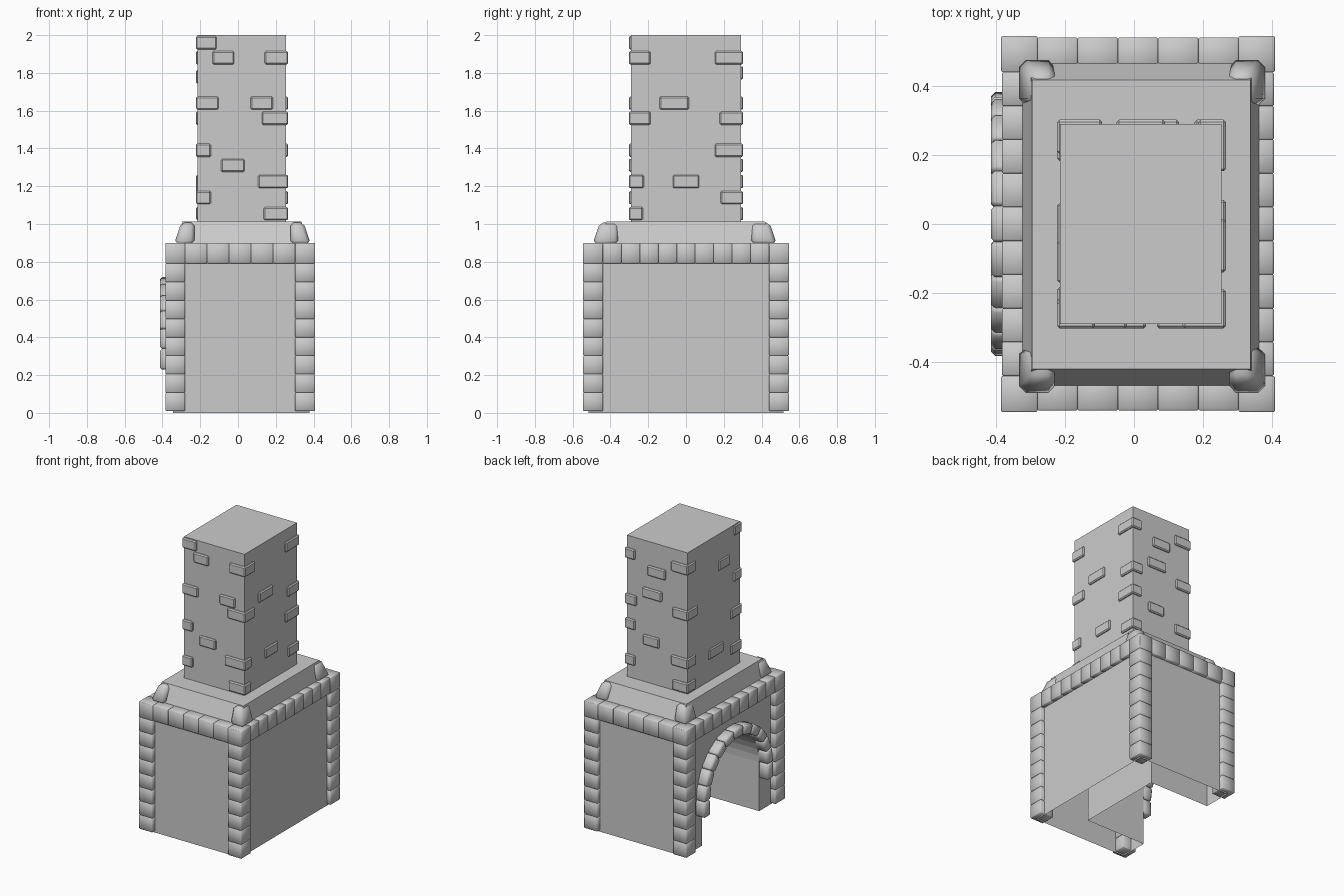
import bpy, bmesh, math
from mathutils import Vector

cube = bpy.data.objects.get("Cube")
if cube:
    bpy.data.objects.remove(cube, do_unlink=True)

GREY = (0.6, 0.6, 0.6, 1)
stone = bpy.data.materials.new("grey stone")
stone.use_nodes = True
stone.diffuse_color = GREY
stone.node_tree.nodes["Principled BSDF"].inputs["Base Color"].default_value = GREY


def solid(bm, base, top, bevel=0.0):
    """Closed prism between two matching loops, with chamfered edges."""
    part = bmesh.new()
    lo = [part.verts.new(p) for p in base]
    hi = [part.verts.new(p) for p in top]
    n = len(lo)
    part.faces.new(lo[::-1])
    part.faces.new(hi)
    for i in range(n):
        j = (i + 1) % n
        part.faces.new((lo[i], lo[j], hi[j], hi[i]))
    bmesh.ops.recalc_face_normals(part, faces=part.faces)
    if bevel:
        bmesh.ops.bevel(part, geom=part.edges[:], offset=bevel, segments=1,
                        affect='EDGES', clamp_overlap=True)
    temp = bpy.data.meshes.new("temp")
    part.to_mesh(temp)
    part.free()
    bm.from_mesh(temp)
    bpy.data.meshes.remove(temp)


def rect(x0, x1, y0, y1, z):
    return [(x0, y0, z), (x1, y0, z), (x1, y1, z), (x0, y1, z)]


def box(bm, x, y, z, bevel=0.0):
    solid(bm, rect(*x, *y, z[0]), rect(*x, *y, z[1]), bevel)


def finish(name, bm, smooth=False):
    mesh = bpy.data.meshes.new(name)
    bm.to_mesh(mesh)
    bm.free()
    mesh.materials.append(stone)
    obj = bpy.data.objects.new(name, mesh)
    bpy.context.collection.objects.link(obj)
    if smooth:
        bpy.ops.object.select_all(action='DESELECT')
        obj.select_set(True)
        bpy.context.view_layer.objects.active = obj
        bpy.ops.object.shade_smooth_by_angle(angle=math.radians(50))
    return obj


# Outer extents of the masonry
X0, X1, Y = -0.385, 0.408, 0.545
COURSE, TOP, BLOCK = 0.79, 0.9, 0.105
SPRING, R_IN, R_OUT, NICHE_BACK = 0.34, 0.315, 0.382, 0.12

# Hearth body with an arched niche on the -x side
bm = bmesh.new()
box(bm, (-0.345, 0.378), (-0.515, 0.515), (0, TOP - 0.005))
body = finish("hearth_body", bm)

outline = [(-R_IN, -0.1), (R_IN, -0.1)]
outline += [(R_IN * math.cos(a), SPRING + R_IN * math.sin(a))
            for a in (math.pi * i / 20 for i in range(21))]
bm = bmesh.new()
solid(bm, [(-0.6, y, z) for y, z in outline],
      [(NICHE_BACK, y, z) for y, z in outline])
cutter = finish("niche_cutter", bm)
cutter.hide_render = True
cut = body.modifiers.new("niche", 'BOOLEAN')
cut.operation = 'DIFFERENCE'
cut.solver = 'EXACT'
cut.object = cutter
bpy.context.view_layer.update()
carved = bpy.data.meshes.new_from_object(
    body.evaluated_get(bpy.context.evaluated_depsgraph_get()))
body.modifiers.clear()
body.data = carved
bpy.data.objects.remove(cutter, do_unlink=True)

# The body is open underneath
bm = bmesh.new()
bm.from_mesh(carved)
under = [f for f in bm.faces
         if f.normal.z < -0.9 and f.calc_center_median().z < 0.01]
bmesh.ops.delete(bm, geom=under, context='FACES')
bm.to_mesh(carved)
bm.free()

# Corner posts of stacked blocks
for fy, yname in ((-1, "front"), (1, "back")):
    for x, xname in ((X0, "right"), (X1 - BLOCK, "left")):
        bm = bmesh.new()
        ys = sorted((fy * Y, fy * (Y - BLOCK)))
        step = (COURSE - 0.01) / 8
        for i in range(8):
            z = 0.01 + i * step
            box(bm, (x, x + BLOCK), ys, (z, z + step), 0.004)
        box(bm, (x, x + BLOCK), ys, (COURSE, TOP), 0.003)
        finish(f"{yname}_{xname}_post", bm, True)

# Top course of blocks between the posts
bm = bmesh.new()
step = (X1 - X0 - 2 * BLOCK) / 5
for i in range(5):
    x = X0 + BLOCK + i * step
    for ys in ((-Y + 0.004, -Y + BLOCK), (Y - BLOCK, Y - 0.004)):
        box(bm, (x, x + step), ys, (COURSE, TOP), 0.004)
step = 2 * (Y - BLOCK) / 9
for i in range(9):
    y = -Y + BLOCK + i * step
    for xs in ((X0 + 0.002, X0 + BLOCK), (X1 - BLOCK, X1 - 0.002)):
        box(bm, xs, (y, y + step), (COURSE, TOP), 0.004)
finish("top_course", bm, True)

# Arch of wedge stones around the niche
path = [(-1, 0, 0.23)]
path += [(-math.cos(a), math.sin(a), SPRING)
         for a in (math.pi * i / 11 for i in range(12))]
path.append((1, 0, 0.23))
bm = bmesh.new()
for (c0, s0, z0), (c1, s1, z1) in zip(path, path[1:]):
    face = [(c0 * R_IN, z0 + s0 * R_IN), (c0 * R_OUT, z0 + s0 * R_OUT),
            (c1 * R_OUT, z1 + s1 * R_OUT), (c1 * R_IN, z1 + s1 * R_IN)]
    solid(bm, [(-0.335, y, z) for y, z in face],
          [(-0.414, y, z) for y, z in face], 0.011)
finish("arch_stones", bm, True)

# Sloping mantel
bm = bmesh.new()
solid(bm, rect(-0.325, 0.365, -0.472, 0.47, TOP - 0.01),
      rect(-0.295, 0.337, -0.42, 0.418, 1.013))
finish("mantel", bm)

# Rounded stones on the mantel corners
bm = bmesh.new()
for cx, dx in ((-0.338, 1), (0.385, -1)):
    for cy, dy in ((-0.494, 1), (0.48, -1)):
        def loop(inset, z):
            xs = sorted((cx + dx * inset, cx + dx * 0.108))
            ys = sorted((cy + dy * inset, cy + dy * 0.135))
            return rect(*xs, *ys, z)
        solid(bm, loop(0, TOP - 0.005), loop(0.038, 1.008), 0.018)
finish("mantel_corner_stones", bm, True)

# Chimney stack
TX0, TX1, TY, OUT, H = -0.215, 0.253, 0.29, 0.013, 0.035
bm = bmesh.new()
box(bm, (TX0, TX1), (-TY, TY), (1.0, 2.0))
finish("chimney", bm)

# Bricks wrapping the chimney corners: (height, length along x, along y)
corners = {
    (1, -1): ((1.88, .125, .115), (1.56, .14, .115), (1.225, .16, .08), (1.055, .13, .075)),
    (1, 1): ((1.88, .08, .15), (1.56, .09, .125), (1.39, .08, .15), (1.14, .08, .12)),
    (-1, -1): ((1.96, .11, .08), (1.64, .12, .09), (1.39, .08, .12), (1.14, .08, .12)),
    (-1, 1): ((1.88, .13, .1), (1.56, .12, .12), (1.225, .13, .1), (1.055, .12, .1)),
}
bm = bmesh.new()
for (sx, sy), rows in corners.items():
    ex = TX1 + OUT if sx > 0 else TX0 - OUT * 0.6
    ey = sy * (TY + OUT)
    for z, lx, ly in rows:
        box(bm, sorted((ex, ex - sx * lx)), sorted((ey, ey - sy * ly)),
            (z - H, z + H), 0.007)
finish("chimney_corner_bricks", bm)

# Single bricks on the chimney faces: (start, end, height)
bm = bmesh.new()
for a, b, z in ((-.135, -.02, 1.88), (.066, .185, 1.64), (-.09, .035, 1.31)):
    box(bm, (a, b), (-TY - OUT, -TY + 0.03), (z - H, z + H), 0.007)
for a, b, z in ((-.05, .09, 1.8), (-.02, .13, 1.64), (0, .125, 1.31)):
    box(bm, (a, b), (TY - 0.03, TY + OUT), (z - H, z + H), 0.007)
for a, b, z in ((-.14, .015, 1.64), (-.07, .07, 1.225)):
    box(bm, (TX1 - 0.03, TX1 + OUT), (a, b), (z - H, z + H), 0.007)
for a, b, z in ((-.17, -.05, 1.78), (-.1, .06, 1.2)):
    box(bm, (TX0 - OUT * 0.6, TX0 + 0.03), (a, b), (z - H, z + H), 0.006)
finish("chimney_face_bricks", bm)
